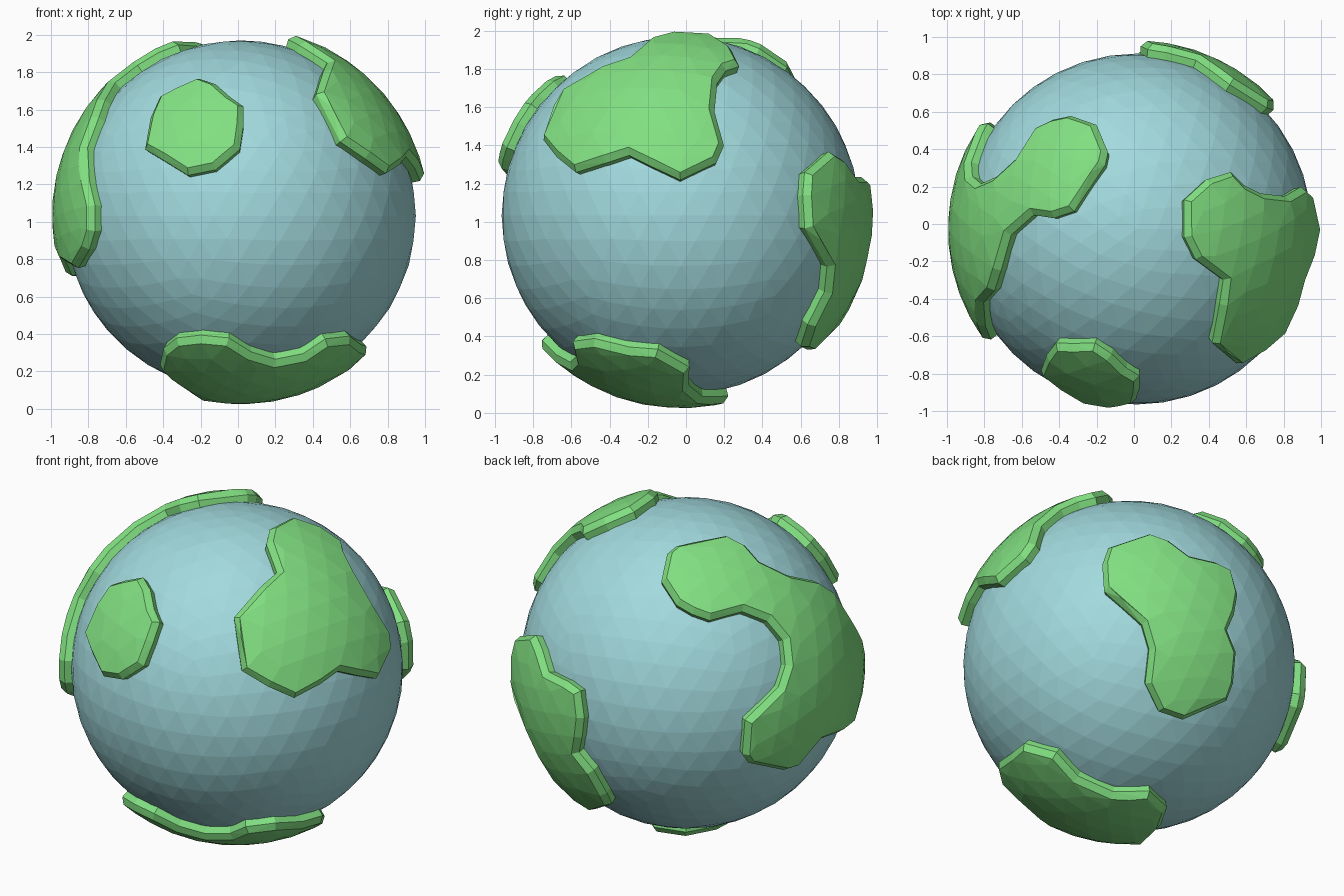
import bpy, bmesh, math
from mathutils import Vector, geometry

if "Cube" in bpy.data.objects:
    bpy.data.objects.remove(bpy.data.objects["Cube"])

CENTER = Vector((0.013, -0.027, 1.032))
OCEAN_R, EDGE_R, LAND_R, OUTLINE_R = 0.938, 0.978, 1.008, 0.985


def material(name, color):
    m = bpy.data.materials.new(name)
    m.diffuse_color = (*color, 1)
    m.use_nodes = True
    m.node_tree.nodes["Principled BSDF"].inputs["Base Color"].default_value = m.diffuse_color
    return m


green = material("land green", (0.22, 0.74, 0.22))
blue = material("water blue", (0.36, 0.70, 0.73))


def angled(cam_h, elev):
    """Basis (right, up, toward viewer) for a tilted viewing direction."""
    h = Vector(cam_h).normalized()
    z = Vector((0, 0, 1))
    c, s = math.cos(math.radians(elev)), math.sin(math.radians(elev))
    return z.cross(h), z * c - h * s, h * c + z * s


X, Y, Z = Vector((1, 0, 0)), Vector((0, 1, 0)), Vector((0, 0, 1))
VIEWS = {
    "front": (X, Z, -Y), "right": (Y, Z, X), "top": (X, Y, Z),
    "back_left": angled((-0.574, 0.819, 0), 22),
    "back_right": angled((0.588, 0.809, 0), -27),
}


def directions(parts):
    """Project outline points drawn in several views onto the globe."""
    out = []
    for view, pts in parts:
        r, u, c = VIEWS[view]
        grid = view in ("front", "right", "top")
        for a, b in pts:
            if grid:
                a, b = a - CENTER.dot(r), b - CENTER.dot(u)
            d = math.sqrt(max(0, OUTLINE_R ** 2 - a * a - b * b))
            out.append((r * a + u * b + c * d).normalized())
    return out


def finish(bm, name, mat):
    me = bpy.data.meshes.new(name)
    bm.to_mesh(me)
    bm.free()
    me.materials.append(mat)
    ob = bpy.data.objects.new(name, me)
    bpy.context.collection.objects.link(ob)
    ob.location = CENTER


def continent(name, parts, inset=0.035, step=0.15):
    """Raised plate: bevelled rim, domed top and walls sinking into the ocean."""
    dirs = directions(parts)
    axis = sum(dirs, Vector()).normalized()
    e1 = axis.orthogonal().normalized()
    e2 = axis.cross(e1)
    # stereographic chart around the plate's middle
    flat = [Vector((d.dot(e1), d.dot(e2))) * (2 / (1 + d.dot(axis))) for d in dirs]
    n = len(flat)
    area = sum(flat[i - 1].x * flat[i].y - flat[i].x * flat[i - 1].y for i in range(n))
    if area < 0:
        flat.reverse()
    inner = []
    for i, p in enumerate(flat):
        t = ((p - flat[i - 1]).normalized() + (flat[(i + 1) % n] - p).normalized()).normalized()
        inner.append(p + Vector((-t.y, t.x)) * inset * (1 + p.length_squared / 4))
    fill = []
    for i in range(-12, 13):
        for j in range(-12, 13):
            q = Vector(((i + 0.5 * (j % 2)) * step, j * step * 0.87))
            if min((q - p).length for p in flat) > 0.1:
                fill.append(q)
    edges = [(n + i, n + (i + 1) % n) for i in range(n)]
    vs, _, fs, *_ = geometry.delaunay_2d_cdt(flat + inner + fill, edges, [list(range(n))], 1, 1e-5)

    bm = bmesh.new()
    verts = []
    for p in vs:
        k = p.length_squared / 4
        verts.append(bm.verts.new(((e1 * p.x + e2 * p.y) + axis * (1 - k)) / (1 + k) * LAND_R))
    for f in fs:
        bm.faces.new([verts[i] for i in f])
    bmesh.ops.delete(bm, geom=[v for v in bm.verts if not v.link_faces], context='VERTS')
    rim = [e for e in bm.edges if e.is_boundary]
    for v in {v for e in rim for v in e.verts}:
        v.co = v.co.normalized() * EDGE_R
    walls = bmesh.ops.extrude_edge_only(bm, edges=rim)["geom"]
    for v in walls:
        if isinstance(v, bmesh.types.BMVert):
            v.co = v.co.normalized() * 0.91
    bmesh.ops.recalc_face_normals(bm, faces=bm.faces)
    if sum(f.normal.dot(f.calc_center_median()) for f in bm.faces) < 0:
        bmesh.ops.reverse_faces(bm, faces=bm.faces)
    finish(bm, name, green)


# ocean ball
ball = bmesh.new()
bmesh.ops.create_icosphere(ball, subdivisions=4, radius=OCEAN_R)
finish(ball, "ocean", blue)

# small island on the front
continent("front_island", [("front", [
    (-.42, 1.67), (-.33, 1.72), (-.21, 1.77), (-.12, 1.74), (-.04, 1.67), (.03, 1.62), (.03, 1.52),
    (.01, 1.39), (-.06, 1.33), (-.12, 1.28), (-.27, 1.25), (-.40, 1.33), (-.50, 1.39), (-.47, 1.56)])])

# plate on the upper right
continent("right_continent", [
    ("top", [(.42, -.64), (.46, -.43), (.48, -.30), (.33, -.19), (.27, -.07), (.27, .13), (.39, .24),
             (.52, .28), (.59, .21), (.68, .165)]),
    ("right", [(.15, 1.58), (.20, 1.40), (.16, 1.31), (-.03, 1.22), (-.18, 1.29), (-.30, 1.35),
               (-.42, 1.31), (-.58, 1.26), (-.68, 1.34), (-.75, 1.43)])])

# forked plate running from the top down the left side
continent("left_continent", [
    ("back_left", [(-.146, .506), (-.112, .657), (-.06, .70), (.22, .753), (.33, .70), (.41, .61),
                   (.57, .53), (.725, .49)]),
    ("front", [(-.75, 1.56), (-.81, 1.40), (-.80, 1.22), (-.77, 1.09), (-.77, .95), (-.80, .85),
               (-.86, .75), (-.93, .79)]),
    ("back_left", [(.747, -.41), (.62, -.56), (.55, -.58), (.35, -.53), (.315, -.48), (.33, -.28),
                   (.38, -.23), (.52, -.095), (.56, .03), (.545, .17), (.455, .28), (.315, .337),
                   (.13, .29), (.03, .325), (-.06, .376)])])

# plate on the back right
continent("back_continent", [("back_right", [
    (-.22, .53), (-.185, .63), (.05, .72), (.16, .685), (.275, .60), (.43, .573), (.52, .53), (.56, .39),
    (.54, .275), (.50, .18), (.555, .06), (.545, -.12), (.51, -.22), (.26, -.34), (.12, -.30),
    (.035, -.146), (.05, .05), (.006, .19), (-.21, .376)])])

# plate at the bottom
continent("bottom_continent", [
    ("front", [(-.42, .23), (-.40, .32), (-.33, .375), (-.20, .39), (-.05, .375), (.07, .30), (.20, .26),
               (.35, .29), (.47, .37), (.60, .385), (.66, .34)]),
    ("back_right", [(-.62, -.49), (-.44, -.54), (-.31, -.67), (-.107, -.75), (.10, -.74), (.21, -.82),
                    (.19, -.91)])])
